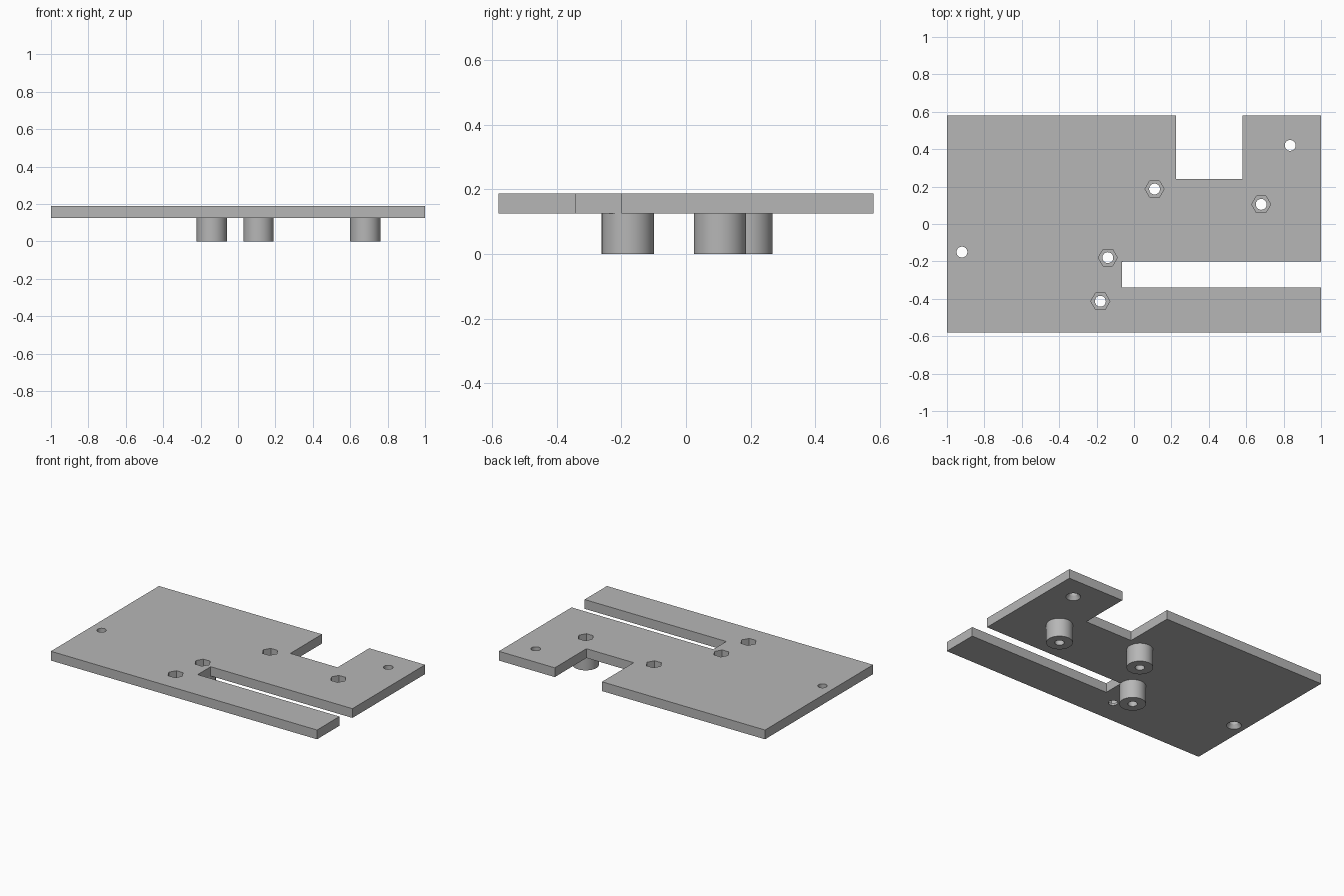
import bpy
import bmesh
from math import radians
from mathutils import Matrix

if "Cube" in bpy.data.objects:
    bpy.data.objects.remove(bpy.data.objects["Cube"], do_unlink=True)

BOTTOM, TOP = 0.125, 0.188
BORE = 0.029

grey = bpy.data.materials.new("plain grey")
grey.use_nodes = True
colour = (0.47, 0.47, 0.47, 1)
grey.diffuse_color = colour
grey.node_tree.nodes["Principled BSDF"].inputs["Base Color"].default_value = colour


def make_object(name, bm):
    bmesh.ops.recalc_face_normals(bm, faces=bm.faces)
    mesh = bpy.data.meshes.new(name)
    bm.to_mesh(mesh)
    bm.free()
    mesh.materials.append(grey)
    obj = bpy.data.objects.new(name, mesh)
    bpy.context.collection.objects.link(obj)
    return obj


def rod(name, xy, z0, z1, r0, r1, sides=48):
    """Upright cylinder, cone or prism between two heights."""
    bm = bmesh.new()
    place = Matrix.Translation((xy[0], xy[1], (z0 + z1) / 2))
    bmesh.ops.create_cone(bm, cap_ends=True, segments=sides, radius1=r0,
                          radius2=r1, depth=z1 - z0,
                          matrix=place @ Matrix.Rotation(radians(90), 4, "Z"))
    if sides == 6:  # corners point along x
        bmesh.ops.rotate(bm, verts=bm.verts, cent=place.translation,
                         matrix=Matrix.Rotation(radians(30), 3, "Z")
                         if abs(max(v.co.x for v in bm.verts) - xy[0]) < r0 * 0.95
                         else Matrix.Identity(3))
    return make_object(name, bm)


def cut(target, cutter):
    cutter.hide_render = True
    mod = target.modifiers.new("cut", "BOOLEAN")
    mod.operation = "DIFFERENCE"
    mod.solver = "EXACT"
    mod.object = cutter
    bpy.context.view_layer.objects.active = target
    bpy.ops.object.modifier_apply(modifier=mod.name)
    bpy.data.objects.remove(cutter, do_unlink=True)


# Base plate outline with the rear notch and the long side slot
outline = [(-1, -0.58), (1, -0.58), (1, -0.34), (-0.065, -0.34),
           (-0.065, -0.2), (1, -0.2), (1, 0.58), (0.58, 0.58),
           (0.58, 0.24), (0.225, 0.24), (0.225, 0.58), (-1, 0.58)]
bm = bmesh.new()
face = bm.faces.new([bm.verts.new((x, y, BOTTOM)) for x, y in outline])
side = bmesh.ops.extrude_face_region(bm, geom=[face])
bmesh.ops.translate(bm, vec=(0, 0, TOP - BOTTOM),
                    verts=[v for v in side["geom"] if isinstance(v, bmesh.types.BMVert)])
plate = make_object("base_plate", bm)
parts = [plate]

# Standoffs below the plate, each with a bore
standoffs = {"rear": (0.11, 0.187), "left": (0.68, 0.105), "centre": (-0.14, -0.18)}
for name, xy in standoffs.items():
    post = rod(name + "_standoff", xy, 0, BOTTOM, 0.081, 0.081, 64)
    cut(post, rod("bore_cutter", xy, -0.1, 0.3, BORE, BORE))
    parts.append(post)

# Hexagonal nut pockets with through bores
for xy in list(standoffs.values()) + [(-0.18, -0.413)]:
    cut(plate, rod("pocket_cutter", xy, TOP - 0.047, 0.3, 0.051, 0.051, 6))
    cut(plate, rod("bore_cutter", xy, 0, 0.3, BORE, BORE))

# Mounting holes, countersunk from below
for xy in [(-0.92, -0.15), (0.835, 0.42)]:
    cut(plate, rod("hole_cutter", xy, 0, 0.3, BORE, BORE))
    cut(plate, rod("sink_cutter", xy, BOTTOM - 0.01, BOTTOM + 0.025, 0.052, BORE))

# Smooth the round walls, keep the edges sharp
bpy.ops.object.select_all(action="DESELECT")
for obj in parts:
    obj.select_set(True)
bpy.context.view_layer.objects.active = plate
bpy.ops.object.shade_smooth_by_angle(angle=radians(30))
